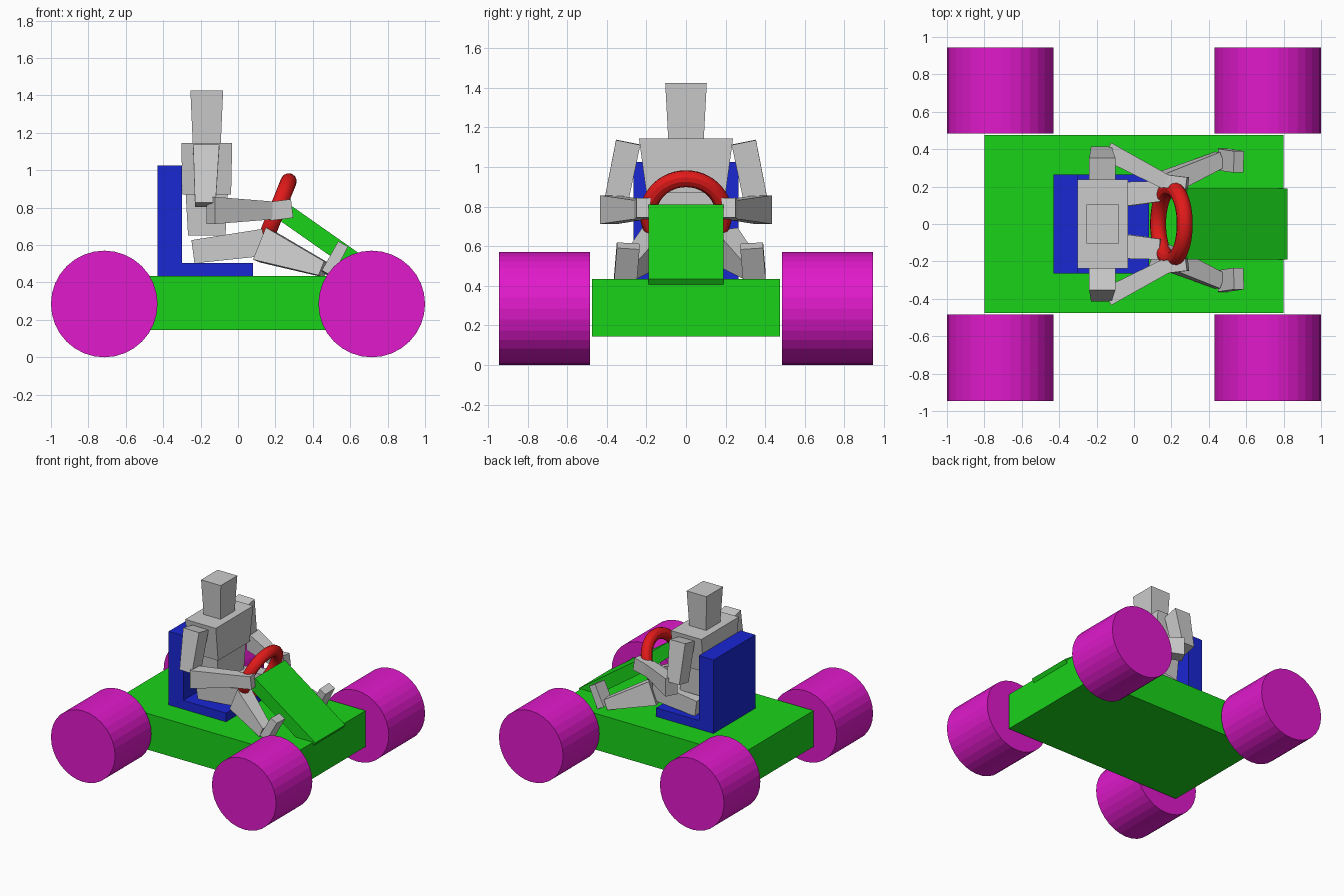
import bpy
from mathutils import Vector, Matrix
from math import radians

if "Cube" in bpy.data.objects:
    bpy.data.objects.remove(bpy.data.objects["Cube"])


def material(name, rgb):
    m = bpy.data.materials.new(name)
    m.diffuse_color = (*rgb, 1)
    m.use_nodes = True
    m.node_tree.nodes["Principled BSDF"].inputs["Base Color"].default_value = m.diffuse_color
    return m


GREEN = material("green_paint", (0.01, 0.65, 0.01))
BLUE = material("blue_seat", (0.01, 0.02, 0.65))
RED = material("red_rim", (0.75, 0.01, 0.01))
MAGENTA = material("magenta_tyre", (0.75, 0.01, 0.6))


def limb(name, p0, p1, s0, s1, mat=None, side=(0, 1, 0)):
    """Tapered box from p0 to p1; sizes are (width along side, depth)."""
    p0, p1 = Vector(p0), Vector(p1)
    axis = (p1 - p0).normalized()
    u = Vector(side)
    u = (u - axis * u.dot(axis)).normalized()
    v = axis.cross(u)
    verts = []
    for p, (w, d) in ((p0, s0), (p1, s1)):
        for a, b in ((-1, -1), (1, -1), (1, 1), (-1, 1)):
            verts.append(p + u * a * w / 2 + v * b * d / 2)
    faces = [(3, 2, 1, 0), (4, 5, 6, 7)]
    faces += [(i, (i + 1) % 4, (i + 1) % 4 + 4, i + 4) for i in range(4)]
    me = bpy.data.meshes.new(name)
    me.from_pydata(verts, [], faces)
    ob = bpy.data.objects.new(name, me)
    bpy.context.collection.objects.link(ob)
    if mat:
        me.materials.append(mat)
    return ob


def box(name, x, y, z, mat):
    cx, cy = sum(x) / 2, sum(y) / 2
    size = (y[1] - y[0], x[1] - x[0])
    return limb(name, (cx, cy, z[0]), (cx, cy, z[1]), size, size, mat)


# Chassis and seat
box("chassis", (-0.8, 0.8), (-0.475, 0.475), (0.145, 0.435), GREEN)
box("seat_back", (-0.43, -0.3), (-0.265, 0.265), (0.435, 1.025), BLUE)
box("seat_base", (-0.3, 0.08), (-0.265, 0.265), (0.435, 0.505), BLUE)

# Sloping front panel
limb("front_panel", (0.255, 0, 0.77), (0.791, 0, 0.394),
     (0.38, 0.1), (0.38, 0.1), GREEN)

# Wheels
for x, end in ((-0.715, "rear"), (0.715, "front")):
    for y, hand in ((-0.715, "right"), (0.715, "left")):
        bpy.ops.mesh.primitive_cylinder_add(
            vertices=32, radius=0.285, depth=0.46,
            location=(x, y, 0.285), rotation=(radians(90), 0, 0))
        wheel = bpy.context.object
        wheel.name = f"{end}_{hand}_wheel"
        wheel.data.materials.append(MAGENTA)

# Steering wheel
bpy.ops.mesh.primitive_torus_add(
    major_segments=48, minor_segments=12, major_radius=0.19,
    minor_radius=0.043, location=(0.2, 0, 0.765),
    rotation=(0, radians(-68), 0))
rim = bpy.context.object
rim.name = "steering_wheel"
rim.data.materials.append(RED)
bpy.ops.object.shade_smooth_by_angle()

# Driver body
limb("head", (-0.167, 0, 1.145), (-0.167, 0, 1.425), (0.18, 0.15), (0.21, 0.175))
limb("chest", (-0.167, 0, 0.87), (-0.167, 0, 1.145), (0.40, 0.26), (0.475, 0.272))
limb("waist", (-0.167, 0, 0.65), (-0.167, 0, 0.87), (0.34, 0.20), (0.36, 0.225))

# Arms and legs
for s, hand in ((-1, "right"), (1, "left")):
    limb(f"{hand}_upper_arm", (-0.17, s * 0.292, 1.125), (-0.175, s * 0.355, 0.815),
         (0.125, 0.14), (0.12, 0.11))
    limb(f"{hand}_forearm", (-0.145, s * 0.39, 0.785), (0.17, s * 0.225, 0.785),
         (0.1, 0.145), (0.08, 0.095))
    limb(f"{hand}_hand", (0.165, s * 0.23, 0.78), (0.285, s * 0.215, 0.795),
         (0.07, 0.1), (0.07, 0.1))

    # Legs sit slightly off centre
    o = 0.02
    limb(f"{hand}_thigh", (-0.235, o + s * 0.125, 0.565), (0.145, o + s * 0.155, 0.615),
         (0.15, 0.125), (0.11, 0.145))
    limb(f"{hand}_shin", (0.135, o + s * 0.185, 0.6), (0.46, o + s * 0.325, 0.47),
         (0.12, 0.185), (0.085, 0.08))
    limb(f"{hand}_foot", (0.475, o + s * 0.325, 0.445), (0.56, o + s * 0.312, 0.602),
         (0.115, 0.065), (0.115, 0.06))
